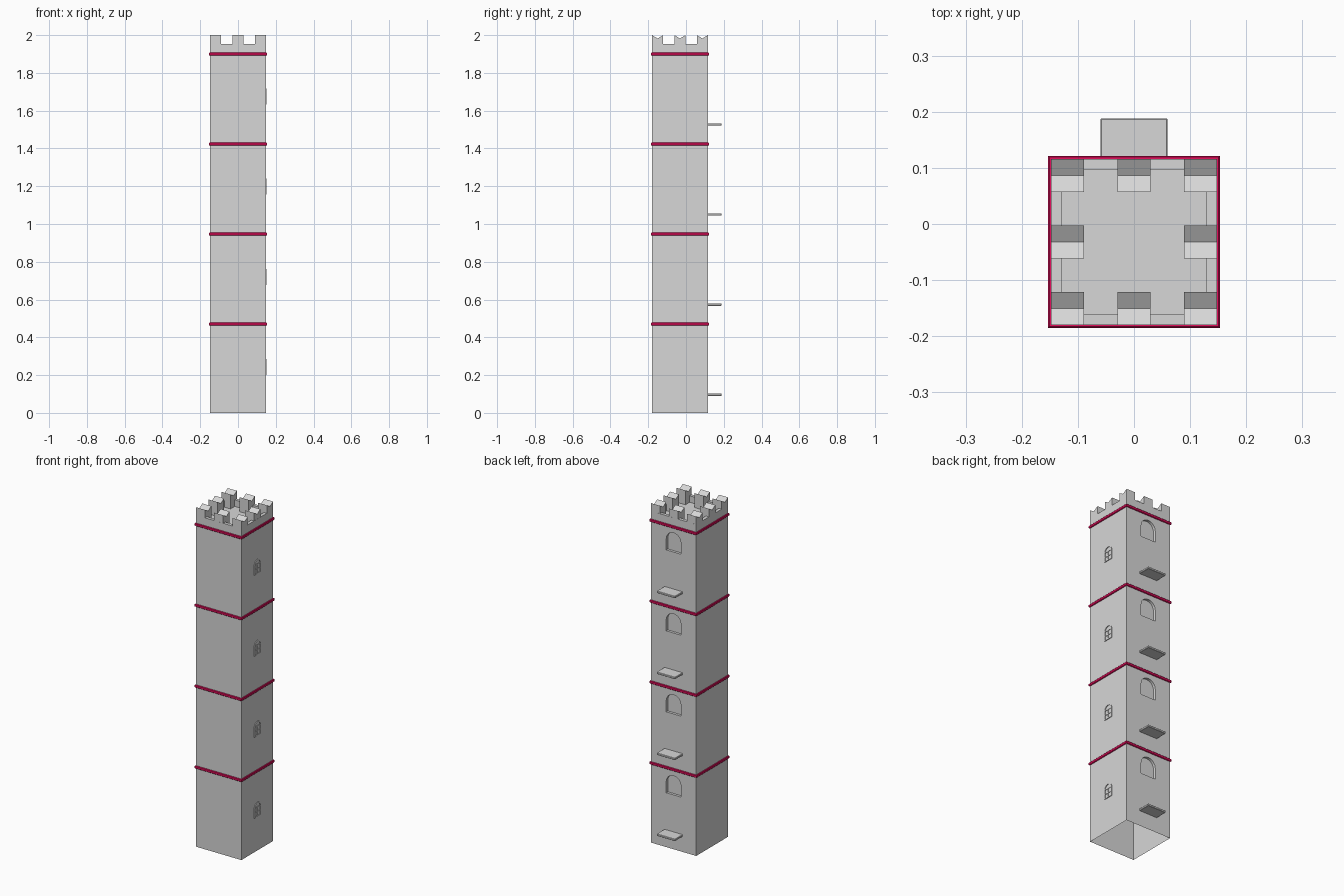
import bpy, bmesh, math

if "Cube" in bpy.data.objects:
    bpy.data.objects.remove(bpy.data.objects["Cube"])

CY = -0.032          # tower centre in y
R = 0.148            # half width of the tower
STEP = 0.477         # storey height
TOP, FLOOR = 1.953, 1.915


def material(name, rgb):
    m = bpy.data.materials.new(name)
    m.diffuse_color = (*rgb, 1)
    m.use_nodes = True
    m.node_tree.nodes["Principled BSDF"].inputs["Base Color"].default_value = m.diffuse_color
    return m


STONE = material("grey stone", (0.68, 0.68, 0.68))
PINK = material("crimson trim", (0.8, 0.004, 0.11))


def finish(bm, name, mat):
    bmesh.ops.recalc_face_normals(bm, faces=bm.faces)
    me = bpy.data.meshes.new(name)
    bm.to_mesh(me)
    bm.free()
    me.materials.append(mat)
    ob = bpy.data.objects.new(name, me)
    bpy.context.collection.objects.link(ob)
    return ob


def loft(bm, loops, wrap=False):
    """Skin closed loops; either wrap last to first or cap both ends."""
    rows = [[bm.verts.new(p) for p in lp] for lp in loops]
    n = len(rows[0])
    for i in range(len(rows) if wrap else len(rows) - 1):
        a, b = rows[i], rows[(i + 1) % len(rows)]
        for j in range(n):
            k = (j + 1) % n
            bm.faces.new((a[j], a[k], b[k], b[j]))
    if not wrap:
        bm.faces.new(rows[0])
        bm.faces.new(rows[-1])


def box(bm, x0, x1, y0, y1, z0, z1):
    loft(bm, [[(x0, y0, z), (x1, y0, z), (x1, y1, z), (x0, y1, z)] for z in (z0, z1)])


def square(r, z):
    return [(sx * r, CY + sy * r, z) for sx, sy in ((-1, -1), (1, -1), (1, 1), (-1, 1))]


def arch(hw, z0, spring, steps=12):
    """Outline of a round-topped opening as (across, z) pairs."""
    pts = [(-hw, z0), (hw, z0)]
    for i in range(steps + 1):
        a = math.pi * i / steps
        pts.append((hw * math.cos(a), spring + hw * math.sin(a)))
    return pts


# Tower shaft, with sunken roof and arched recesses on the back
bm = bmesh.new()
loft(bm, [square(R, 0), square(R, TOP)])
shaft = finish(bm, "tower_shaft", STONE)

bm = bmesh.new()
loft(bm, [square(0.129, FLOOR), square(0.129, 2.1)])
for s in range(4):
    outline = arch(0.048, 0.32 + s * STEP, 0.385 + s * STEP)
    loft(bm, [[(x, y, z) for x, z in outline] for y in (CY + R - 0.015, CY + R + 0.05)])
cutter = finish(bm, "recess_cutter", STONE)
cutter.hide_render = True

mod = shaft.modifiers.new("recesses", 'BOOLEAN')
mod.operation, mod.solver, mod.object = 'DIFFERENCE', 'EXACT', cutter
bpy.context.view_layer.update()
deps = bpy.context.evaluated_depsgraph_get()
cut = bpy.data.meshes.new_from_object(shaft.evaluated_get(deps))
shaft.modifiers.clear()
shaft.data = cut
bpy.data.objects.remove(cutter)

# The shaft is open underneath
bm = bmesh.new()
bm.from_mesh(cut)
base = [f for f in bm.faces if all(v.co.z < 0.001 for v in f.verts)]
bmesh.ops.delete(bm, geom=base, context='FACES')
bm.to_mesh(cut)
bm.free()

# Notched battlements: a 3 x 3 grid without the middle
bm = bmesh.new()
for i in (-1, 0, 1):
    for j in (-1, 0, 1):
        if i or j:
            x, y, h = i * 0.1185, CY + j * 0.1185, 0.0293
            prof = [(y - h, FLOOR), (y + h, FLOOR), (y + h, 2), (y, 1.982), (y - h, 2)]
            loft(bm, [[(px, py, pz) for py, pz in prof] for px in (x - h, x + h)])
finish(bm, "battlements", STONE)

# Trim bands, balcony slabs and side windows on each storey
for s in range(4):
    dz = s * STEP

    bm = bmesh.new()
    z = 0.47 + s * 0.4765
    prof = [(-0.001, -0.008), (0.003, -0.008), (0.0055, -0.005),
            (0.0055, 0.005), (0.003, 0.008), (-0.001, 0.008)]
    loft(bm, [square(R + o, z + h) for o, h in prof], wrap=True)
    finish(bm, f"trim_band_{s + 1}", PINK)

    bm = bmesh.new()
    box(bm, -0.06, 0.06, CY + R - 0.002, 0.188, 0.09 + dz, 0.102 + dz)
    bmesh.ops.bevel(bm, geom=bm.edges[:], offset=0.002, segments=1, affect='EDGES')
    finish(bm, f"balcony_slab_{s + 1}", STONE)

    bm = bmesh.new()
    z0, spring, t = 0.201 + dz, 0.257 + dz, 0.005
    x0, x1 = R - 0.002, R + 0.004
    outer, inner = arch(0.029, z0, spring), arch(0.029 - t, z0 + t, spring)
    loft(bm, [[(x, CY + u, v) for u, v in o]
              for x, o in ((x0, outer), (x1, outer), (x1, inner), (x0, inner))], wrap=True)
    box(bm, x0, x1 - 0.0005, CY - t / 2, CY + t / 2, z0 + 0.001, spring)
    for zb in (z0 + 0.029, spring):
        box(bm, x0, x1 - 0.001, CY - 0.027, CY + 0.027, zb - t / 2, zb + t / 2)
    finish(bm, f"side_window_frame_{s + 1}", STONE)
